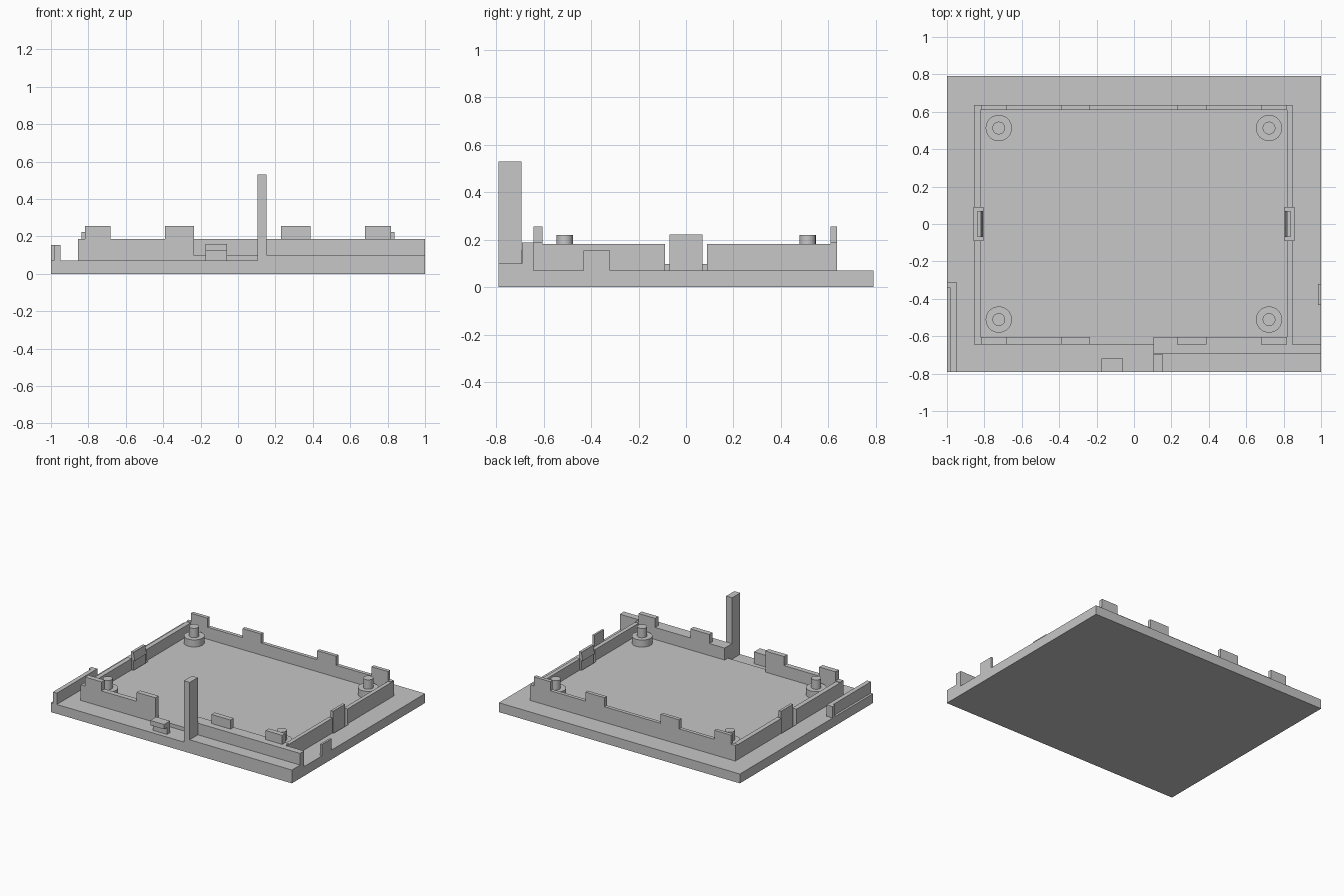
import bpy
import math

cube = bpy.data.objects.get("Cube")
if cube:
    bpy.data.objects.remove(cube)

grey = bpy.data.materials.new("matte grey")
grey.use_nodes = True
colour = (0.57, 0.57, 0.57, 1)
grey.diffuse_color = colour
grey.node_tree.nodes["Principled BSDF"].inputs["Base Color"].default_value = colour

PLATE = 0.07
FLOOR = 0.097  # raised floor inside the walls
WALL = 0.187
SIDE = 0.182
TAB = 0.255
SUNK = 0.06    # hidden overlap into the plate
PIT = 0.05     # bottom of the clip pockets


def box(name, x, y, z):
    """Box from (low, high) ranges on each axis."""
    bpy.ops.mesh.primitive_cube_add(
        size=1, location=[(a + b) / 2 for a, b in (x, y, z)])
    ob = bpy.context.object
    ob.name = name
    ob.scale = [b - a for a, b in (x, y, z)]
    bpy.ops.object.transform_apply(location=False, rotation=False, scale=True)
    ob.data.materials.append(grey)
    return ob


def cylinder(name, x, y, radius, top):
    bpy.ops.mesh.primitive_cylinder_add(
        vertices=40, radius=radius, depth=top - SUNK,
        location=(x, y, (top + SUNK) / 2))
    ob = bpy.context.object
    ob.name = name
    ob.data.materials.append(grey)
    bpy.ops.object.shade_smooth_by_angle(angle=math.radians(35))


def cut(target, cutter):
    mod = target.modifiers.new("pocket", "BOOLEAN")
    mod.operation = "DIFFERENCE"
    mod.solver = "EXACT"
    mod.object = cutter
    bpy.context.view_layer.objects.active = target
    bpy.ops.object.modifier_apply(modifier=mod.name)


# Base plate and raised inner floor
plate = box("base_plate", (-1, 1), (-0.79, 0.79), (0, PLATE))
floor = box("inner_floor", (-0.84, 0.83), (-0.62, 0.625), (SUNK, FLOOR))

# Back wall, and front wall with its low middle section
box("back_wall", (-0.855, 0.845), (0.61, 0.637), (SUNK, WALL))
box("front_wall_right", (-0.855, -0.235), (-0.643, -0.605), (SUNK, WALL))
box("front_sill", (-0.235, 0.103), (-0.643, -0.62), (SUNK, FLOOR))
box("front_wall_left", (0.103, 0.845), (-0.692, -0.605), (SUNK, WALL))
box("front_wall_extension", (0.845, 1), (-0.692, -0.643), (SUNK, WALL))

# Tabs standing on the front and back walls
for x in ((-0.818, -0.682), (-0.39, -0.235), (0.23, 0.388), (0.68, 0.817)):
    box("front_tab", x, (-0.643, -0.605), (0.1, TAB))
    box("back_tab", x, (0.61, 0.637), (0.1, TAB))

# Side walls, split around a spring clip standing in a pocket
for side, inner, outer in (("right", -0.82, -0.855), ("left", 0.817, 0.847)):
    s = math.copysign(1, inner)
    span = tuple(sorted((inner, outer)))
    box(side + "_wall_front", span, (-0.643, -0.088), (SUNK, SIDE))
    box(side + "_wall_back", span, (0.088, 0.637), (SUNK, SIDE))
    cutter = box(side + "_pocket", tuple(sorted((s * 0.805, s * 0.857))),
                 (-0.088, 0.088), (PIT, 0.3))
    cut(plate, cutter)
    cut(floor, cutter)
    bpy.data.objects.remove(cutter)
    box(side + "_clip", tuple(sorted((s * 0.818, s * 0.838))),
        (-0.07, 0.07), (PIT - 0.01, 0.222))
    # Catch whose upper edge tapers back into the clip
    catch = box(side + "_clip_catch", tuple(sorted((s * 0.807, s * 0.82))),
                (-0.07, 0.07), (0.16, 0.215))
    for v in catch.data.vertices:
        if v.co.z > 0 and v.co.x * s < 0:
            v.co.x = s * 0.005

# Corner bosses with locating pins
for x in (-0.723, 0.722):
    for y in (-0.511, 0.513):
        cylinder("boss", x, y, 0.07, 0.15)
        cylinder("locating_pin", x, y, 0.034, 0.22)

# Front ledge and tall post
box("front_ledge", (0.103, 1), (-0.79, -0.692), (SUNK, 0.1))
box("tall_post", (0.103, 0.152), (-0.79, -0.694), (SUNK, 0.53))

# Small hooked block at the front edge
box("hook_stem", (-0.175, -0.06), (-0.755, -0.72), (SUNK, 0.13))
box("hook_head", (-0.175, -0.06), (-0.79, -0.72), (0.122, 0.158))

# Rail and stop on the right edge, stop on the left edge
box("right_rail", (-0.983, -0.95), (-0.79, -0.31), (SUNK, 0.155))
box("right_stop", (-1, -0.95), (-0.34, -0.31), (SUNK, 0.155))
box("left_stop", (0.985, 1), (-0.432, -0.32), (SUNK, 0.155))
